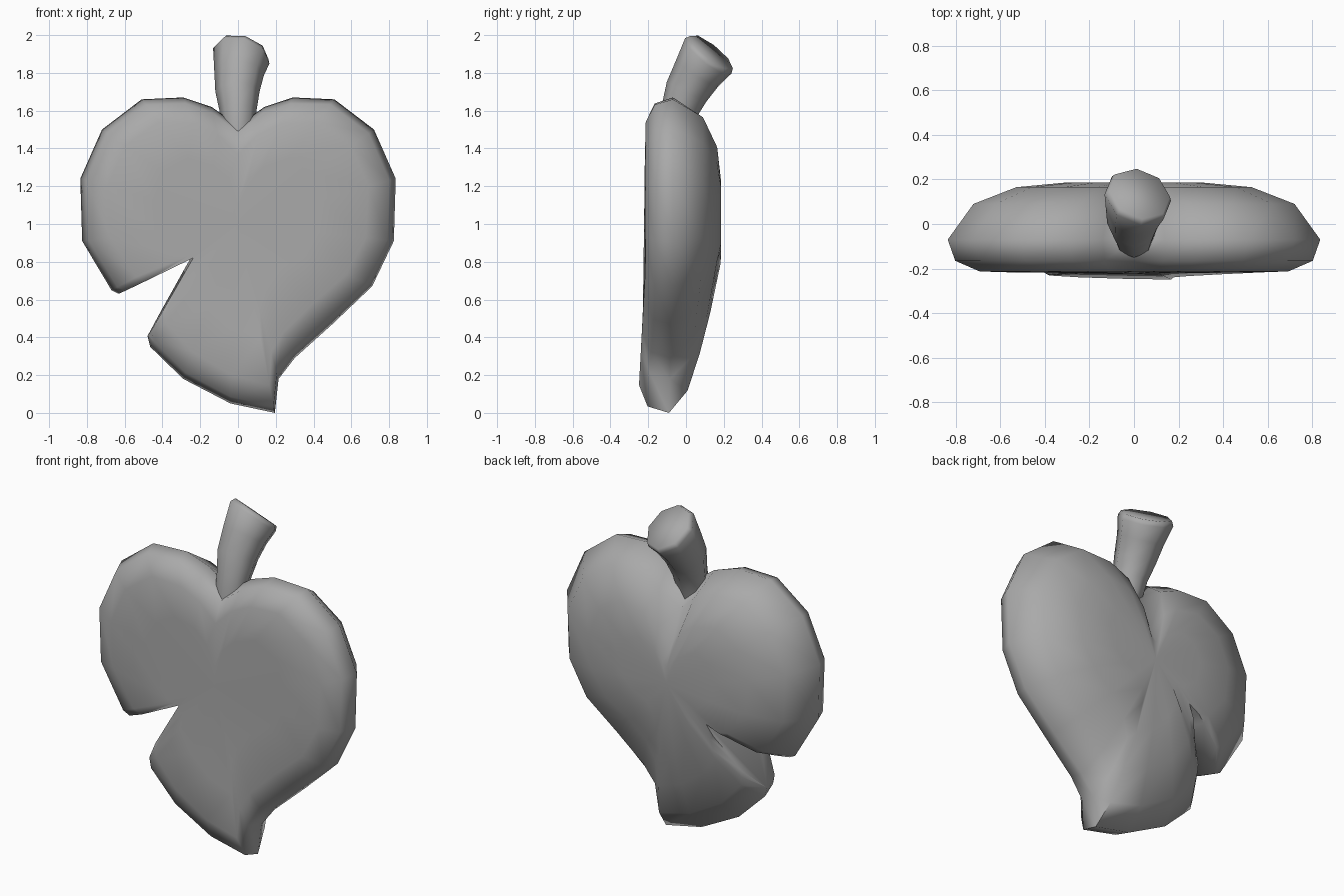
import bpy, bmesh, math
from mathutils import Vector

cube = bpy.data.objects.get("Cube")
if cube:
    bpy.data.objects.remove(cube, do_unlink=True)

grey = bpy.data.materials.new("leaf grey")
grey.use_nodes = True
GREY = (0.4, 0.4, 0.4, 1)
grey.diffuse_color = GREY
grey.node_tree.nodes["Principled BSDF"].inputs["Base Color"].default_value = GREY


def make_object(name, bm):
    bmesh.ops.recalc_face_normals(bm, faces=bm.faces)
    mesh = bpy.data.meshes.new(name)
    bm.to_mesh(mesh)
    bm.free()
    mesh.materials.append(grey)
    obj = bpy.data.objects.new(name, mesh)
    bpy.context.collection.objects.link(obj)
    return obj


def loft(bm, rings):
    """Join neighbouring closed rings of points with quads."""
    rows = [[bm.verts.new(p) for p in ring] for ring in rings]
    for a, b in zip(rows, rows[1:]):
        for i in range(len(a)):
            j = (i + 1) % len(a)
            bm.faces.new((a[i], a[j], b[j], b[i]))
    return rows


def activate(obj):
    bpy.ops.object.select_all(action='DESELECT')
    obj.select_set(True)
    bpy.context.view_layer.objects.active = obj


def smooth(obj, degrees):
    activate(obj)
    bpy.ops.object.shade_smooth_by_angle(angle=math.radians(degrees))


# Leaf outline (x, z): mirrored heart lobes, then the curled tip
lobe = [(.14, 1.62), (.29, 1.67), (.51, 1.66), (.72, 1.5), (.835, 1.24), (.825, .91)]
tip = [(.71, .67), (.5, .47), (.3, .29), (.215, .18), (.195, 0), (-.04, .05),
       (-.29, .18), (-.465, .35), (-.48, .41), (-.49, .5), (-.6, .615), (-.67, .65)]
outline = [(0, 1.52)] + lobe + tip + [(-x, z) for x, z in reversed(lobe)]
centre = Vector((0, 1.0))


def leaf_ring(inset, depth, taper, dip=0):
    """Outline moved inwards; depth shrinks towards the tip and dips at the heart cleft."""
    ring = []
    for i, p in enumerate(outline):
        p = Vector(p)
        to_centre = centre - p
        p += to_centre.normalized() * min(inset, to_centre.length * 0.8)
        y = depth - taper * max(0, 0.8 - p.y) - (dip if i == 0 else 0)
        ring.append((p.x, y, p.y))
    return ring


# Leaf body: flat front, rounded rim, domed back
bm = bmesh.new()
rows = loft(bm, [
    leaf_ring(.40, -.218, .03),
    leaf_ring(.15, -.213, .055),
    leaf_ring(.035, -.165, .05),
    leaf_ring(0, -.07, .025),
    leaf_ring(.12, .09, .12, .04),
    leaf_ring(.32, .165, .19, .025),
    leaf_ring(.54, .185, .21),
])
for row, y in ((rows[0], -.222), (rows[-1], .185)):
    hub = bm.verts.new((0, y, 1.0))
    for i, v in enumerate(row):
        bm.faces.new((v, row[(i + 1) % len(row)], hub))
leaf = make_object("leaf", bm)

# Wedge cut out of the lower side, a little wider at the front
apex, upper, lower = Vector((-.24, .82)), Vector((-.61, .64)), Vector((-.475, .41))
wedge = [apex, apex + (upper - apex) * 2, apex + (lower - apex) * 2]
bm = bmesh.new()
ends = loft(bm, [[(p.x - shift, y, p.y) for p in wedge]
                 for y, shift in ((-.6, -.015), (.6, .025))])
for end in ends:
    bm.faces.new(end)
cutter = make_object("notch_cutter", bm)
cutter.hide_render = True
cut = leaf.modifiers.new("notch", 'BOOLEAN')
cut.operation = 'DIFFERENCE'
cut.solver = 'EXACT'
cut.object = cutter
activate(leaf)
bpy.ops.object.modifier_apply(modifier=cut.name)
bpy.data.objects.remove(cutter, do_unlink=True)
smooth(leaf, 75)

# Stem: flared tube leaning backwards, with a slightly rounded cut end
path = [  # centre, radius, axis direction
    ((0, -.08, 1.36), .07, (0, .1, 1)),
    ((0, -.065, 1.50), .088, (0, .2, 1)),
    ((0, -.035, 1.60), .098, (0, .35, 1)),
    ((-.003, .003, 1.70), .117, (0, .5, 1)),
    ((.005, .06, 1.80), .132, (.15, .65, 1)),
    ((.017, .118, 1.89), .155, (.35, .8, 1)),
    ((.025, .135, 1.91), .142, (.35, .8, 1)),
]
rings = []
for c, r, axis in path:
    turn = Vector((0, 0, 1)).rotation_difference(Vector(axis)).to_matrix()
    rings.append([Vector(c) + turn @ Vector((r * math.cos(a), r * math.sin(a), 0))
                  for a in (math.tau * k / 8 for k in range(8))])
bm = bmesh.new()
rows = loft(bm, rings)
bm.faces.new(rows[0])
bm.faces.new(rows[-1])
smooth(make_object("stem", bm), 75)
